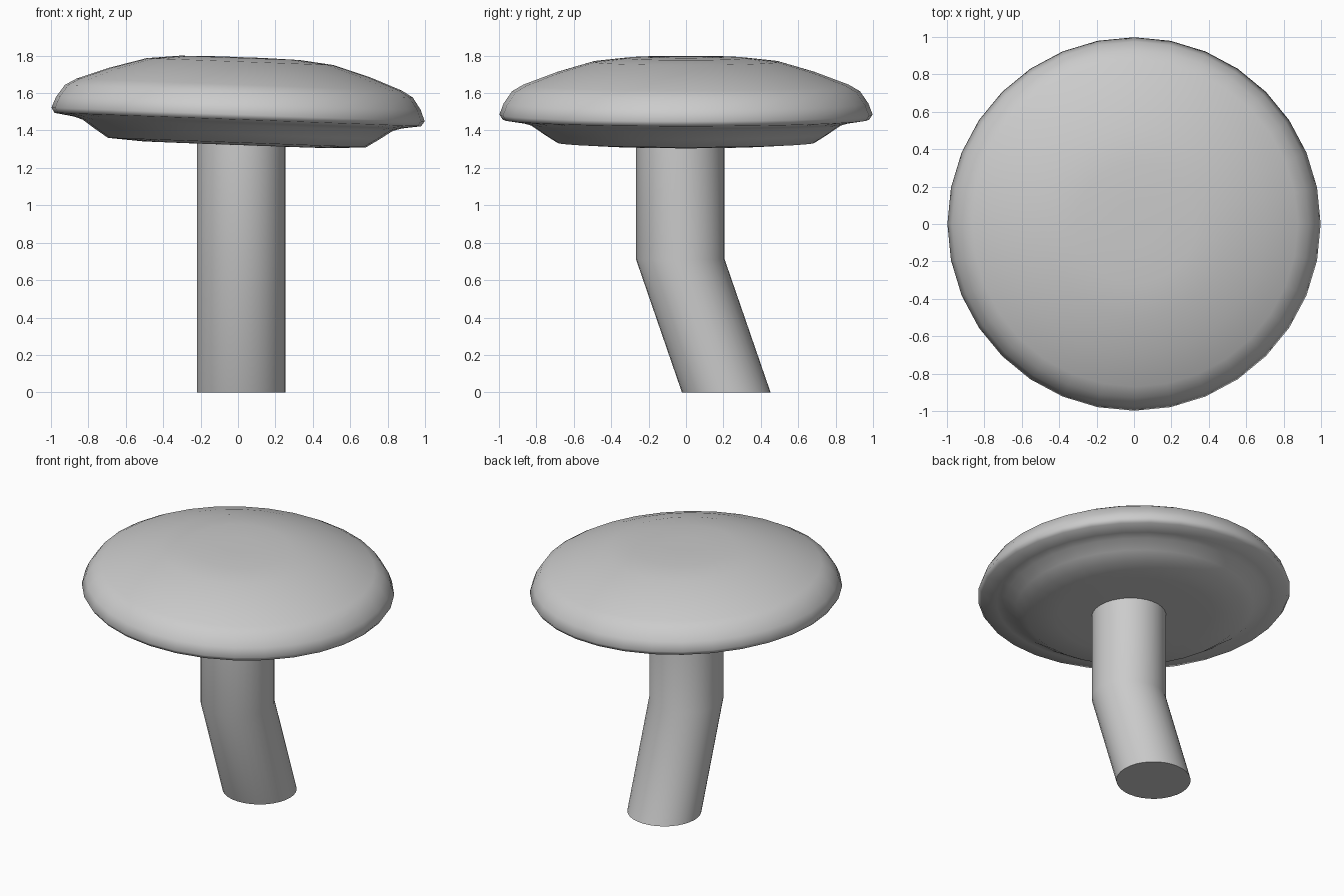
import bpy, bmesh, math
from mathutils import Matrix, Vector

if "Cube" in bpy.data.objects:
    bpy.data.objects.remove(bpy.data.objects["Cube"])


def skin(name, rings, sides=32, angle=40):
    """Skin circular sections (cx, cy, z, radius) into a closed, smooth solid."""
    bm = bmesh.new()
    loops = []
    for cx, cy, z, r in rings:
        loops.append([bm.verts.new((cx + r * math.cos(2 * math.pi * i / sides),
                                    cy + r * math.sin(2 * math.pi * i / sides), z))
                      for i in range(sides)])
    for a, b in zip(loops, loops[1:]):
        for i in range(sides):
            j = (i + 1) % sides
            bm.faces.new((a[i], a[j], b[j], b[i]))
    bm.faces.new(loops[0][::-1])
    bm.faces.new(loops[-1])
    bmesh.ops.recalc_face_normals(bm, faces=bm.faces[:])
    mesh = bpy.data.meshes.new(name)
    bm.to_mesh(mesh)
    bm.free()
    obj = bpy.data.objects.new(name, mesh)
    bpy.context.collection.objects.link(obj)
    bpy.ops.object.select_all(action='DESELECT')
    obj.select_set(True)
    bpy.context.view_layer.objects.active = obj
    bpy.ops.object.shade_smooth_by_angle(angle=math.radians(angle))
    return obj


# Bent stem, with horizontal sections so the foot sits flat on the ground
skin("stem", [(0.018, 0.215, 0, 0.237),
              (0.018, -0.03, 0.71, 0.237),
              (0.018, -0.03, 1.36, 0.237)])

# Domed cap with a recessed underside step, turned and then tilted slightly
profile = [(0.25, 1.322), (0.5, 1.323), (0.69, 1.335), (0.76, 1.38),
           (0.83, 1.428), (0.88, 1.443), (0.98, 1.458), (0.998, 1.485),
           (0.975, 1.545), (0.93, 1.61), (0.87, 1.645), (0.70, 1.709),
           (0.5, 1.768), (0.32, 1.788), (0.12, 1.792)]
cap = skin("cap", [(0, 0, z, r) for r, z in profile], angle=60)
pivot = Matrix.Translation(Vector((0, 0, 1.48)))
cap.data.transform(pivot @ Matrix.Rotation(math.radians(2.1), 4, 'Y') @ pivot.inverted())
